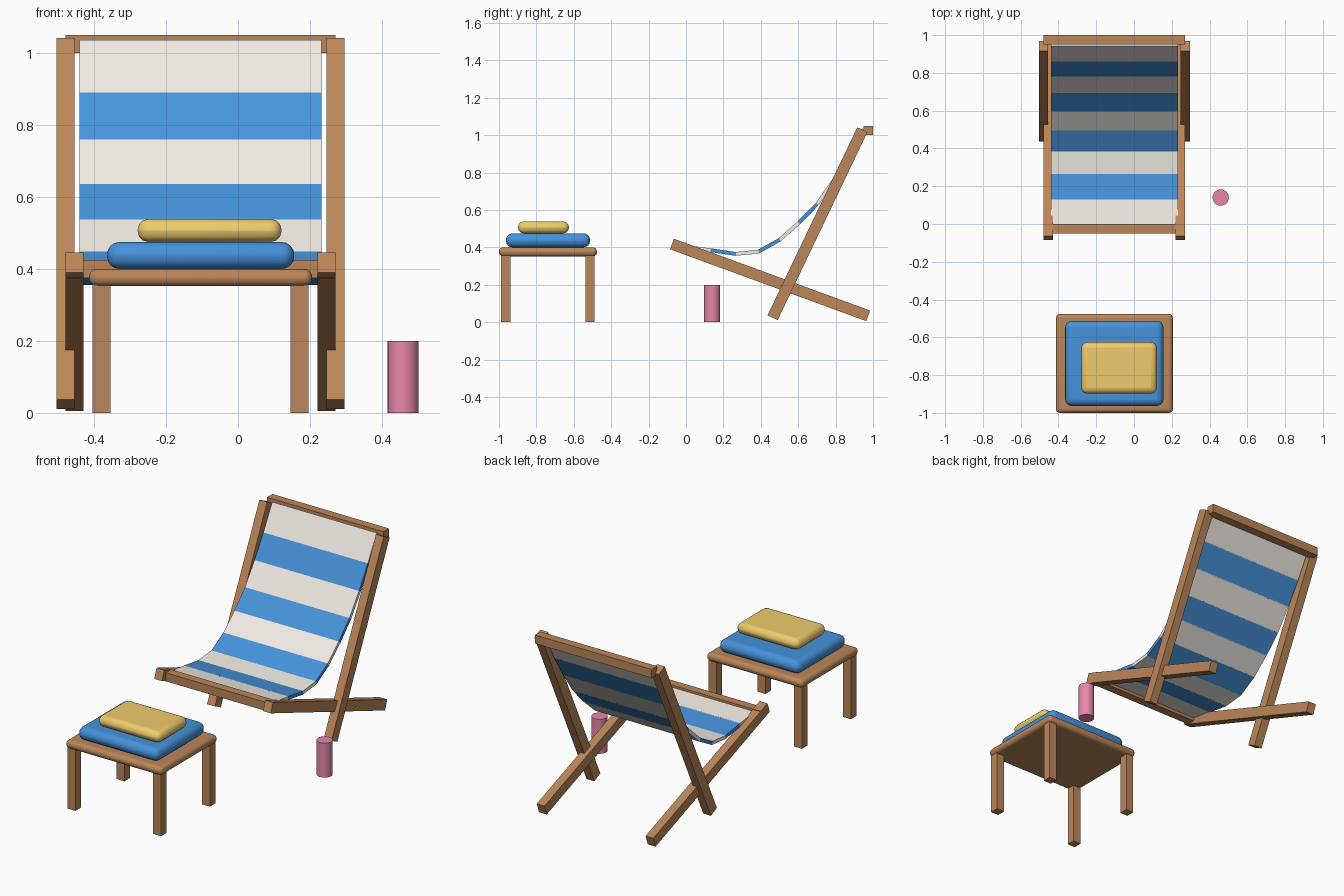
import bpy, math

if "Cube" in bpy.data.objects:
    bpy.data.objects.remove(bpy.data.objects["Cube"])

CX = -0.104  # centre line of chair and stool


def material(name, rgb):
    m = bpy.data.materials.new(name)
    m.diffuse_color = (*rgb, 1)
    m.use_nodes = True
    m.node_tree.nodes["Principled BSDF"].inputs["Base Color"].default_value = m.diffuse_color
    return m


WOOD = material("wood", (0.50, 0.24, 0.10))
BLUE = material("blue", (0.06, 0.29, 0.70))
CREAM = material("cream", (0.87, 0.83, 0.77))
YELLOW = material("yellow", (0.86, 0.60, 0.15))
PINK = material("pink", (0.80, 0.24, 0.40))


def box(name, loc, size, mat, tilt=0, bevel=0, segments=4):
    bpy.ops.mesh.primitive_cube_add(size=1, location=loc)
    ob = bpy.context.object
    ob.name = name
    ob.scale = size
    bpy.ops.object.transform_apply(location=False, rotation=False, scale=True)
    ob.rotation_euler.x = tilt
    ob.data.materials.append(mat)
    if bevel:
        mod = ob.modifiers.new("round", 'BEVEL')
        mod.width = bevel
        mod.segments = segments
        bpy.ops.object.shade_smooth_by_angle(angle=math.radians(35))
    return ob


def beam(name, x, p, q, width, thick, mat, extra=0):
    """Box running from p to q, both given as (y, z)."""
    dy, dz = q[0] - p[0], q[1] - p[1]
    mid = (x, (p[0] + q[0]) / 2, (p[1] + q[1]) / 2)
    return box(name, mid, (width, math.hypot(dy, dz) + extra, thick), mat, math.atan2(dz, dy))


# Deck chair frame: crossed side rails
for side, s in (("left", -1), ("right", 1)):
    beam(f"back_rail_{side}", CX + s * 0.375, (0.463, 0.024), (0.943, 1.029), 0.05, 0.06, WOOD)
    beam(f"seat_rail_{side}", CX + s * 0.35, (-0.075, 0.418), (0.974, 0.034), 0.05, 0.06, WOOD)

# Cross bars holding the fabric
box("top_bar", (CX, 0.975, 1.025), (0.75, 0.05, 0.05), WOOD)
box("front_bar", (CX, -0.025, 0.40), (0.75, 0.05, 0.05), WOOD)

# Sling fabric: one flat panel per stripe
sling = [(0.0, 0.402), (0.13, 0.385), (0.265, 0.365), (0.387, 0.377), (0.50, 0.44),
         (0.602, 0.53), (0.70, 0.63), (0.788, 0.755), (0.87, 0.885), (0.95, 1.03)]
for i in range(9):
    beam(f"fabric_stripe_{i + 1}", CX, sling[i], sling[i + 1], 0.672, 0.02,
         BLUE if i % 2 else CREAM, extra=0.004)

# Stool
SY = -0.738
box("stool_top", (CX, SY, 0.376), (0.62, 0.524, 0.048), WOOD, bevel=0.022)
for sx in (-1, 1):
    for sy in (-1, 1):
        box("stool_leg", (CX + sx * 0.275, SY + sy * 0.225, 0.18), (0.05, 0.05, 0.36), WOOD)

# Folded towel cushions
box("large_cushion", (CX, SY, 0.4375), (0.52, 0.45, 0.075), BLUE, bevel=0.035)
box("small_cushion", (-0.079, -0.762, 0.507), (0.40, 0.272, 0.064), YELLOW, bevel=0.03, segments=3)

# Drink tumbler beside the chair
bpy.ops.mesh.primitive_cylinder_add(vertices=32, radius=0.043, depth=0.2, location=(0.459, 0.14, 0.1))
cup = bpy.context.object
cup.name = "tumbler"
cup.data.materials.append(PINK)
bpy.ops.object.shade_smooth_by_angle(angle=math.radians(35))
